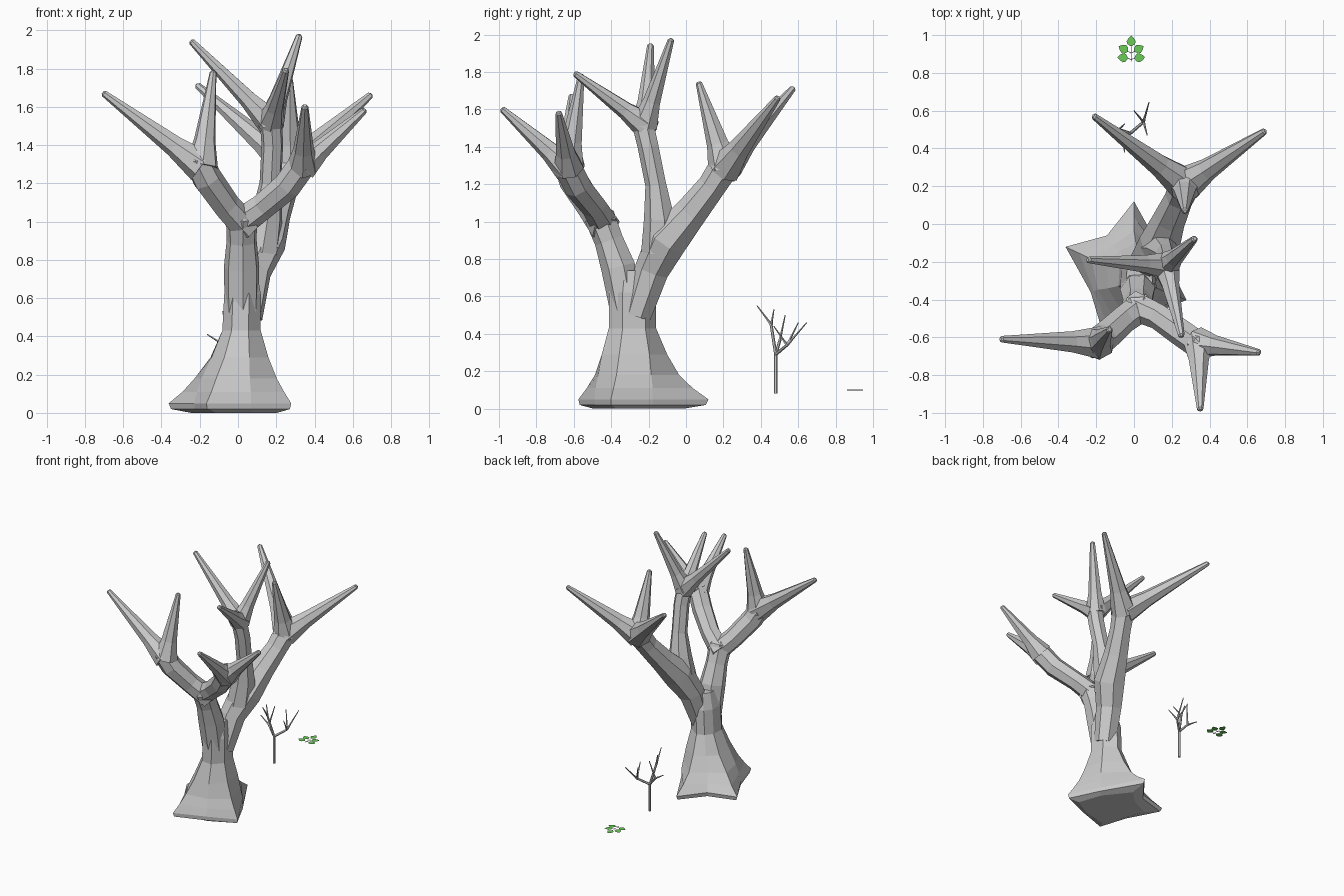
import bpy
import bmesh
from math import radians, cos, sin, pi
from mathutils import Vector

cube = bpy.data.objects.get("Cube")
if cube:
    bpy.data.objects.remove(cube, do_unlink=True)


def material(name, rgb):
    m = bpy.data.materials.new(name)
    m.diffuse_color = (*rgb, 1)
    m.use_nodes = True
    m.node_tree.nodes["Principled BSDF"].inputs["Base Color"].default_value = (*rgb, 1)
    return m


BARK = material("grey bark", (0.6, 0.6, 0.6))
GREEN = material("leaf green", (0.15, 0.6, 0.1))


def finish(name, bm, mat):
    bmesh.ops.recalc_face_normals(bm, faces=bm.faces)
    mesh = bpy.data.meshes.new(name)
    bm.to_mesh(mesh)
    bm.free()
    mesh.materials.append(mat)
    obj = bpy.data.objects.new(name, mesh)
    bpy.context.collection.objects.link(obj)
    return obj


def loft(name, rings, mat):
    """Skin a list of equal-length point rings and cap both ends."""
    bm = bmesh.new()
    loops = [[bm.verts.new(p) for p in ring] for ring in rings]
    n = len(loops[0])
    for a, b in zip(loops, loops[1:]):
        for i in range(n):
            j = (i + 1) % n
            bm.faces.new((a[i], a[j], b[j], b[i]))
    bm.faces.new(loops[0])
    bm.faces.new(loops[-1])
    return finish(name, bm, mat)


def branch(name, path, sides=7):
    """Tapered faceted tube along (x, y, z, radius) points with a blunt tip."""
    pts = [Vector(p[:3]) for p in path]
    radii = [p[3] for p in path]
    end = (pts[-1] - pts[-2]).normalized()
    pts.append(pts[-1] + end * radii[-1] * 0.5)
    radii.append(radii[-1] * 0.5)
    rings, side = [], Vector((1, 0.3, 0))
    for i, (p, r) in enumerate(zip(pts, radii)):
        t = (pts[min(i + 1, len(pts) - 1)] - pts[max(i - 1, 0)]).normalized()
        side = (side - t * side.dot(t)).normalized()
        up = t.cross(side)
        rings.append([p + (side * cos(2 * pi * k / sides) + up * sin(2 * pi * k / sides)) * r
                      for k in range(sides)])
    return loft(name, rings, BARK)


def spur(name, start, tip, r0, r1, sides=7):
    """Straight shoot that flares where it leaves the fork."""
    a, b = Vector(start), Vector(tip)
    mid = a.lerp(b, 0.28)
    branch(name, [(*a, r0), (*mid, r0 * 0.62 + r1 * 0.1), (*b, r1)], sides)


# Trunk flaring into four pointed roots: (angle, reach) alternating with valleys
ROOTS = [(34, 0.2), (90, 0.41), (122, 0.27), (155, 0.4),
         (197, 0.24), (240, 0.33), (289, 0.21), (338, 0.3)]
# (height, round radius, root amount, x squash, x shift)
LEVELS = [(0.0, 0.14, 0.5, 1, 0), (0.02, 0.2, 0.93, 1, 0), (0.05, 0.2, 1, 1, 0),
          (0.11, 0.2, 0.6, 1, 0), (0.18, 0.18, 0.32, 1, 0), (0.29, 0.165, 0.1, 0.9, 0.01),
          (0.43, 0.13, 0, 0.82, 0.02), (0.62, 0.13, 0, 0.78, 0.025), (0.74, 0.1, 0, 0.75, 0.03)]
loft("trunk", [[(shift + squash * cos(radians(a)) * (r + (reach - r) * k),
                 -0.29 + sin(radians(a)) * (r + (reach - r) * k), z)
                for a, reach in ROOTS] for z, r, k, squash, shift in LEVELS], BARK)

# Main limbs
branch("front_limb", [(0.02, -0.31, 0.5, 0.09), (0.02, -0.36, 0.76, 0.095),
                      (0.02, -0.41, 0.9, 0.08), (0.02, -0.46, 1.03, 0.085)])
branch("back_limb", [(0.05, -0.26, 0.5, 0.08), (0.08, -0.18, 0.74, 0.095), (0.14, -0.1, 0.9, 0.115),
                     (0.19, 0.03, 1.05, 0.09), (0.24, 0.14, 1.19, 0.078), (0.28, 0.23, 1.33, 0.085)])
branch("middle_limb", [(0.12, -0.14, 0.84, 0.1), (0.15, -0.14, 1.02, 0.085), (0.17, -0.16, 1.2, 0.058),
                       (0.18, -0.2, 1.4, 0.058), (0.17, -0.24, 1.57, 0.06)])
branch("right_arm", [(0.05, -0.43, 0.96, 0.08), (-0.06, -0.51, 1.08, 0.075),
                     (-0.16, -0.6, 1.22, 0.08), (-0.22, -0.64, 1.34, 0.075)])
branch("left_arm", [(-0.01, -0.43, 0.98, 0.08), (0.13, -0.49, 1.08, 0.07),
                    (0.26, -0.58, 1.19, 0.075), (0.36, -0.65, 1.33, 0.075)])

# Upper shoots grouped by fork: start, start radius, tips
FORKS = {
    "right": ((-0.19, -0.63, 1.29), 0.09, [(-0.7, -0.61, 1.67), (-0.13, -0.56, 1.78)]),
    "left": ((0.34, -0.63, 1.29), 0.085, [(0.66, -0.68, 1.58), (0.35, -0.98, 1.6)]),
    "middle": ((0.17, -0.22, 1.52), 0.075, [(-0.24, -0.19, 1.94), (0.32, -0.08, 1.97),
                                            (0.25, -0.59, 1.79)]),
    "back": ((0.27, 0.21, 1.29), 0.095, [(-0.21, 0.57, 1.71), (0.69, 0.49, 1.66),
                                         (0.27, 0.07, 1.74)]),
}
for label, (start, r, tips) in FORKS.items():
    for i, tip in enumerate(tips):
        spur(f"{label}_shoot_{i + 1}", start, tip, r, 0.018)

# Small sapling behind the tree
FOOT, CROTCH = (-0.02, 0.48, 0.08), (-0.02, 0.48, 0.29)
SAPLING = {
    "back": ((0.05, 0.54, 0.34), [(0.08, 0.645, 0.46), (0.0, 0.6, 0.46), (0.07, 0.47, 0.44)]),
    "front": ((-0.06, 0.455, 0.45), [(-0.05, 0.38, 0.55), (-0.08, 0.47, 0.53)]),
    "side": ((-0.08, 0.5, 0.36), [(-0.16, 0.51, 0.41), (-0.05, 0.53, 0.5)]),
}
branch("sapling_stem", [(*FOOT, 0.01), (*CROTCH, 0.009)], 6)
for label, (fork, tips) in SAPLING.items():
    branch(f"sapling_{label}_limb", [(*CROTCH, 0.009), (*fork, 0.008)], 6)
    for i, tip in enumerate(tips):
        spur(f"sapling_{label}_twig_{i + 1}", fork, tip, 0.009, 0.003, 5)

# Flat leaf sprig: base position and pointing angle of each leaf
LEAF_Z = 0.1
HUB = Vector((-0.015, 0.86, LEAF_Z))
OUTLINE = [(0, 0), (0.2, 0.33), (0.45, 0.42), (0.75, 0.25), (1, 0)]


def leaf(name, base, angle, length=0.058):
    bm = bmesh.new()
    points = OUTLINE + [(u, -v) for u, v in OUTLINE[-2:0:-1]]
    c, s = cos(radians(angle)), sin(radians(angle))
    bm.faces.new([bm.verts.new((base[0] + length * (u * c - v * s),
                                base[1] + length * (u * s + v * c), LEAF_Z)) for u, v in points])
    finish(name, bm, GREEN)


def stalk(name, a, b):
    branch(name, [(*a, 0.002), (*b, 0.0015)], 4)


stalk("sprig_stem", HUB, HUB + Vector((0, 0.085, 0)))
leaf("top_leaf", HUB + Vector((0, 0.08, 0)), 90)
for side, label in ((1, "left"), (-1, "right")):
    for row, (y, tilt) in enumerate(((0.01, 5), (0.045, 30))):
        joint = HUB + Vector((0, y, 0))
        base = joint + Vector((side * 0.016, 0.008, 0))
        stalk(f"{label}_stalk_{row + 1}", joint, base)
        leaf(f"{label}_leaf_{row + 1}", base, tilt if side > 0 else 180 - tilt)
